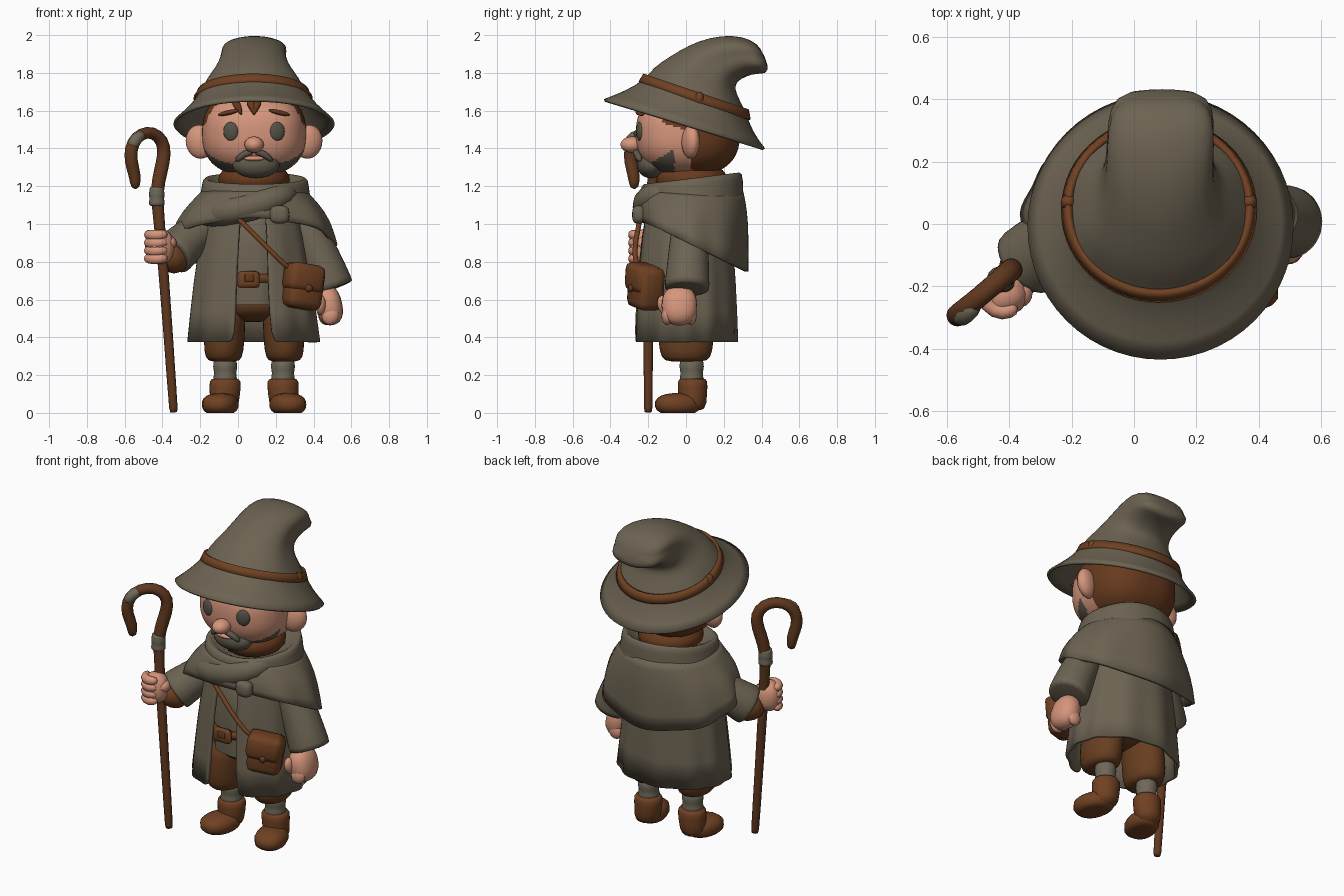
import bpy, bmesh
from math import sin, cos, pi, radians
from mathutils import Vector, Matrix, Euler

cube = bpy.data.objects.get("Cube")
if cube:
    bpy.data.objects.remove(cube)


def material(name, rgb):
    color = [((c / 255 + 0.055) / 1.055) ** 2.4 for c in rgb] + [1]
    m = bpy.data.materials.new(name)
    m.use_nodes = True
    m.diffuse_color = color
    m.node_tree.nodes["Principled BSDF"].inputs["Base Color"].default_value = color
    return m


CLOTH = material("grey brown cloth", (108, 99, 82))
LEATHER = material("brown leather", (112, 65, 34))
TROUSER = material("trouser brown", (104, 62, 32))
WOOD = material("dark wood", (96, 56, 30))
SKIN = material("skin", (214, 150, 124))
HAIR = material("brown hair", (104, 58, 30))
BEARD = material("grey beard", (94, 88, 74))
EYE = material("dark eye", (84, 82, 70))
SOCK = material("sock grey", (110, 104, 88))

MID = .085  # the figure stands a little to its own left


def finish(name, bm, mats, sub=1, thick=0):
    bmesh.ops.recalc_face_normals(bm, faces=bm.faces)
    mesh = bpy.data.meshes.new(name)
    bm.to_mesh(mesh)
    bm.free()
    ob = bpy.data.objects.new(name, mesh)
    bpy.context.scene.collection.objects.link(ob)
    for m in (mats if isinstance(mats, list) else [mats]):
        mesh.materials.append(m)
    mesh.shade_smooth()
    if sub:
        mod = ob.modifiers.new("smooth", "SUBSURF")
        mod.levels = mod.render_levels = sub
    if thick:
        mod = ob.modifiers.new("thickness", "SOLIDIFY")
        mod.thickness, mod.offset = thick, 0
    return ob


def skin_rings(bm, rings, closed=True, caps=""):
    for a, b in zip(rings, rings[1:]):
        n = len(a)
        for i in range(n if closed else n - 1):
            j = (i + 1) % n
            bm.faces.new((a[i], a[j], b[j], b[i]))
    if "b" in caps:
        bm.faces.new(rings[0])
    if "t" in caps:
        bm.faces.new(rings[-1])


def loft(name, rings, mat, n=28, gap=0, fold=0, waves=9, thick=0, caps=""):
    """Stacked ellipses: x, y, z, x radius, y radius, pitch in degrees."""
    bm = bmesh.new()
    loops = []
    start, span = -pi / 2 + radians(gap), 2 * pi - 2 * radians(gap)
    for k, (x, y, z, rx, ry, pitch) in enumerate(rings):
        turn = Matrix.Rotation(radians(pitch), 3, "X")
        loop = []
        for i in range(n):
            t = start + span * i / (n - 1 if gap else n)
            f = 1 + fold * cos(waves * t + sin(t * 2)) * k / (len(rings) - 1)
            p = turn @ Vector((rx * cos(t) * f, ry * sin(t) * f, 0))
            loop.append(bm.verts.new(p + Vector((x, y, z))))
        loops.append(loop)
    skin_rings(bm, loops, not gap, caps)
    return finish(name, bm, mat, 1, thick)


def tube(name, path, radii, mat, n=10):
    bm = bmesh.new()
    pts = [Vector(p) for p in path]
    if not isinstance(radii, (list, tuple)):
        radii = [radii] * len(pts)
    loops, last = [], len(pts) - 1
    for i, p in enumerate(pts):
        d = (pts[min(i + 1, last)] - pts[max(i - 1, 0)]).normalized()
        u = d.cross(Vector((.3, 1, .1))).normalized()
        v = d.cross(u)
        loops.append([bm.verts.new(p + radii[i] * (u * cos(2 * pi * k / n) + v * sin(2 * pi * k / n)))
                      for k in range(n)])
    skin_rings(bm, loops, True, "bt")
    return finish(name, bm, mat)


def sleeve(name, path, radii):
    """Tube whose last ring is doubled for a crisp hem."""
    a, b = Vector(path[-2]), Vector(path[-1])
    tube(name, path + [b + (b - a) * .04], radii + [radii[-1]], CLOTH, 18)


def blob(name, loc, size, mat, rot=(0, 0, 0), power=2, seg=16, rule=None, floor=None):
    """Rounded solid; a higher power gives a boxier shape."""
    bm = bmesh.new()
    bmesh.ops.create_uvsphere(bm, u_segments=seg, v_segments=seg * 3 // 4, radius=1)
    turn = Euler(rot).to_matrix()
    for v in bm.verts:
        q = v.co / sum(abs(c) ** power for c in v.co) ** (1 / power)
        v.co = turn @ Vector(c * s for c, s in zip(q, size)) + Vector(loc)
        if floor is not None:
            v.co.z = max(v.co.z, floor)
    if rule:
        for f in bm.faces:
            f.material_index = rule(f.calc_center_median())
    return finish(name, bm, mat, 0)


def box(name, loc, size, mat, rot=(0, 0, 0), bevel=.02):
    bm = bmesh.new()
    bmesh.ops.create_cube(bm, size=1)
    bmesh.ops.scale(bm, vec=size, verts=bm.verts)
    bmesh.ops.bevel(bm, geom=bm.edges, offset=bevel, segments=2, affect="EDGES", profile=.5)
    bmesh.ops.transform(bm, matrix=Matrix.Translation(loc) @ Euler(rot).to_matrix().to_4x4(), verts=bm.verts)
    return finish(name, bm, mat, 0)


# Hat: brim and crown in one shell, bending backwards at the tip
loft("hat", [(MID, -.01, 1.525, .425, .445, -17), (MID, .015, 1.59, .35, .355, -18),
             (.08, .05, 1.665, .288, .288, -19), (.08, .055, 1.74, .252, .245, -21),
             (.08, .085, 1.8, .2, .19, -27), (.08, .14, 1.85, .174, .16, -36),
             (.083, .22, 1.885, .17, .143, -45), (.087, .31, 1.9, .172, .122, -56),
             (.09, .385, 1.885, .155, .1, -66), (.09, .412, 1.878, .08, .05, -68)],
     CLOTH, thick=.015, caps="t", fold=-.08, waves=4)
loft("hat_band", [(.08, .045, 1.65, .307, .307, -19), (.08, .053, 1.698, .289, .288, -19)],
     LEATHER, thick=.02)
for s in (-1, 1):
    blob("band_knot", (.08 + s * .29, .07, 1.665), (.025, .025, .035), LEATHER)


# Head with hair at the back and temples, and a bearded jaw
def head_rule(p):
    dx = abs(p.x - MID)
    if p.y > .03 or (p.z > 1.5 - p.y * .3 and p.y > -.13 and dx > .1):
        return 1
    return 2 if p.z < 1.315 + .6 * (p.y + .2) and p.y < -.06 else 0


blob("head", (MID, .01, 1.48), (.275, .275, .225), [SKIN, HAIR, BEARD], power=2.5, seg=88, rule=head_rule)
blob("neck", (MID, .03, 1.235), (.19, .19, .1), HAIR)
blob("chin_beard", (MID + .01, -.185, 1.312), (.125, .075, .07), BEARD)
blob("nose", (MID, -.285, 1.42), (.052, .062, .043), SKIN)
blob("mouth", (MID, -.25, 1.347), (.055, .022, .014), SKIN)
for s in (-1, 1):
    blob("eye", (MID + s * .122, -.244, 1.49), (.042, .018, .05), EYE, (0, 0, s * .25))
    blob("eyebrow", (MID + s * .135, -.245, 1.59), (.06, .02, .013), HAIR, (0, s * .22, s * .25))
    blob("ear", (MID + s * .287, .025, 1.435), (.078, .045, .09), SKIN, (0, s * .2, s * .3))
    tube("moustache", [(MID, -.265, 1.383), (MID + s * .05, -.262, 1.377), (MID + s * .1, -.24, 1.33)],
         [.018, .02, .016], BEARD)
for x, lean in ((-.02, .04), (.06, .03), (.11, -.03)):
    tube("hair_tuft", [(x, -.225, 1.66), (x + lean / 2, -.255, 1.62), (x + lean, -.258, 1.575)],
         [.025, .022, .006], HAIR)

# Cowl, shoulder cape and brooch
loft("cowl", [(.09, .03, 1.06, .32, .28, 4), (.09, .03, 1.17, .285, .275, 6),
              (.09, .03, 1.24, .285, .275, 7), (.09, .03, 1.25, .25, .24, 7),
              (.09, .03, 1.17, .2, .2, 5)], CLOTH, fold=.02, waves=5, caps="t")
tube("cowl_fold", [(.31, 0, 1.19), (.28, -.14, 1.17), (.2, -.2, 1.135), (.07, -.215, 1.09),
                   (-.09, -.19, 1.055), (-.2, -.08, 1.045), (-.2, .05, 1.06)],
     [.04, .06, .075, .08, .075, .06, .03], CLOTH, 14)
loft("shoulder_cape", [(.085, .03, 1.17, .27, .265, 0), (.085, .035, 1.1, .335, .28, -6),
                       (.08, .03, 1.01, .4, .298, -15), (.08, .03, .89, .43, .316, -26)],
     CLOTH, n=40, fold=.03, waves=8, thick=.02)
blob("brooch", (.22, -.25, 1.05), (.052, .035, .048), CLOTH, power=3)

# Coat, open at the front, over a tunic
loft("coat", [(.08, 0, 1.1, .22, .2, 0), (.08, 0, .95, .27, .235, 0),
              (.075, 0, .7, .305, .255, 0), (.08, -.005, .375, .342, .27, 0)],
     CLOTH, n=44, gap=16, fold=.03, waves=11, thick=.018)
loft("tunic", [(.08, 0, 1.12, .2, .17, 0), (.08, 0, .9, .22, .215, 0), (.08, 0, .57, .2, .205, 0)],
     CLOTH, fold=.03, caps="b")
loft("belt", [(.08, 0, .735, .217, .222, 0), (.08, 0, .69, .217, .222, 0)], LEATHER, thick=.015)
box("belt_pouch", (.055, -.232, .705), (.12, .04, .09), LEATHER)
box("belt_buckle", (.06, -.252, .715), (.05, .015, .04), WOOD, bevel=.005)

# Legs and boots
blob("hips", (.08, 0, .58), (.215, .165, .1), TROUSER)
for s in (-1, 1):
    x = MID + s * .16
    loft("trouser_leg", [(x, 0, .27, .07, .09, 0), (x, 0, .285, .1, .135, 0), (x, 0, .37, .112, .15, 0),
                         (x - s * .01, 0, .48, .105, .15, 0), (x - s * .02, 0, .6, .1, .14, 0)],
         TROUSER, n=16, caps="bt")
    x = MID + s * .153
    loft("sock", [(x, .03, z, r, r, 0) for z, r in ((.14, .062), (.19, .066), (.21, .057), (.24, .068), (.3, .062))],
         SOCK, n=14, fold=.03, waves=4, caps="bt")
    loft("boot_shaft", [(x + s * .01, .035, 0, .08, .075, 0), (x, .035, .1, .08, .077, 0),
                        (x, .035, .175, .09, .084, 0), (x, .035, .185, .06, .06, 0)], LEATHER, n=16, caps="bt")
    blob("boot_foot", (x + s * .026, -.043, .045), (.092, .122, .06), LEATHER, (0, 0, s * .28), 2.4, floor=0)

# Left arm hanging down
sleeve("left_sleeve", [(.27, .02, 1.08), (.36, .02, .98), (.435, .012, .82), (.495, .005, .66)],
       [.07, .1, .11, .122])
blob("left_hand", (.482, -.035, .568), (.07, .094, .105), SKIN, (0, -.2, 0), 2.4)
for i in range(4):
    blob("left_finger", (.49 - .006 * i, -.1 + .042 * i, .515), (.045, .03, .05), SKIN, (0, .3, 0))
blob("left_thumb", (.438, -.11, .57), (.028, .04, .055), SKIN, (.4, 0, 0))

# Right arm reaching out to grip the staff
sleeve("right_sleeve", [(-.09, .03, 1.04), (-.2, -.01, .97), (-.28, -.065, .9), (-.345, -.125, .84)],
       [.07, .1, .112, .122])
tube("right_cuff", [(-.29, -.08, .8), (-.345, -.14, .82), (-.405, -.19, .86)], [.07, .095, .068], LEATHER, 12)
blob("right_hand", (-.415, -.225, .88), (.075, .07, .092), SKIN, (0, 0, .4), 2.4)
for i in range(4):
    tube("right_finger", [(-.48, -.2, .82 + .042 * i), (-.475, -.265, .815 + .042 * i),
                          (-.42, -.29, .815 + .042 * i), (-.37, -.265, .82 + .042 * i)],
         [.024, .03, .031, .024], SKIN, 8)
blob("right_thumb", (-.36, -.22, .9), (.035, .045, .035), SKIN)


# Crooked staff
def crook(points, shift=0):
    return [(x, -.22 + .85 * (x + .48) - shift, z) for x, z in points]


tube("staff", [(-.34, -.2, 0), (-.342, -.2, .02), (-.4, -.2, .85)] +
     crook([(-.43, 1.12), (-.425, 1.22), (-.395, 1.33), (-.388, 1.41), (-.42, 1.47), (-.48, 1.492),
            (-.54, 1.46), (-.568, 1.4), (-.568, 1.33), (-.545, 1.26), (-.542, 1.18)]),
     [.024, .024, .028, .033] + [.038] * 6 + [.037, .036, .034, .026], WOOD, 12)
tube("crook_patch", crook([(-.565, 1.4), (-.543, 1.45), (-.5, 1.482)], .016), [.028, .037, .028], SOCK)
tube("staff_wrap", [(-.43, -.178, 1.09 + .022 * i) for i in range(6)],
     [.04, .046, .038, .046, .038, .044], SOCK, 12)

# Satchel with flap, clasp and strap
tilt = (0, .16, .45)
box("satchel", (.345, -.212, .665), (.2, .15, .23), LEATHER, tilt, .04)
box("satchel_flap", (.348, -.228, .715), (.205, .14, .15), LEATHER, tilt, .035)
blob("satchel_clasp", (.375, -.292, .66), (.02, .015, .02), WOOD)
tube("satchel_strap", [(-.05, -.235, 1.08), (.04, -.25, .99), (.14, -.272, .89), (.24, -.27, .79), (.29, -.24, .75)],
     .015, LEATHER, 8)
